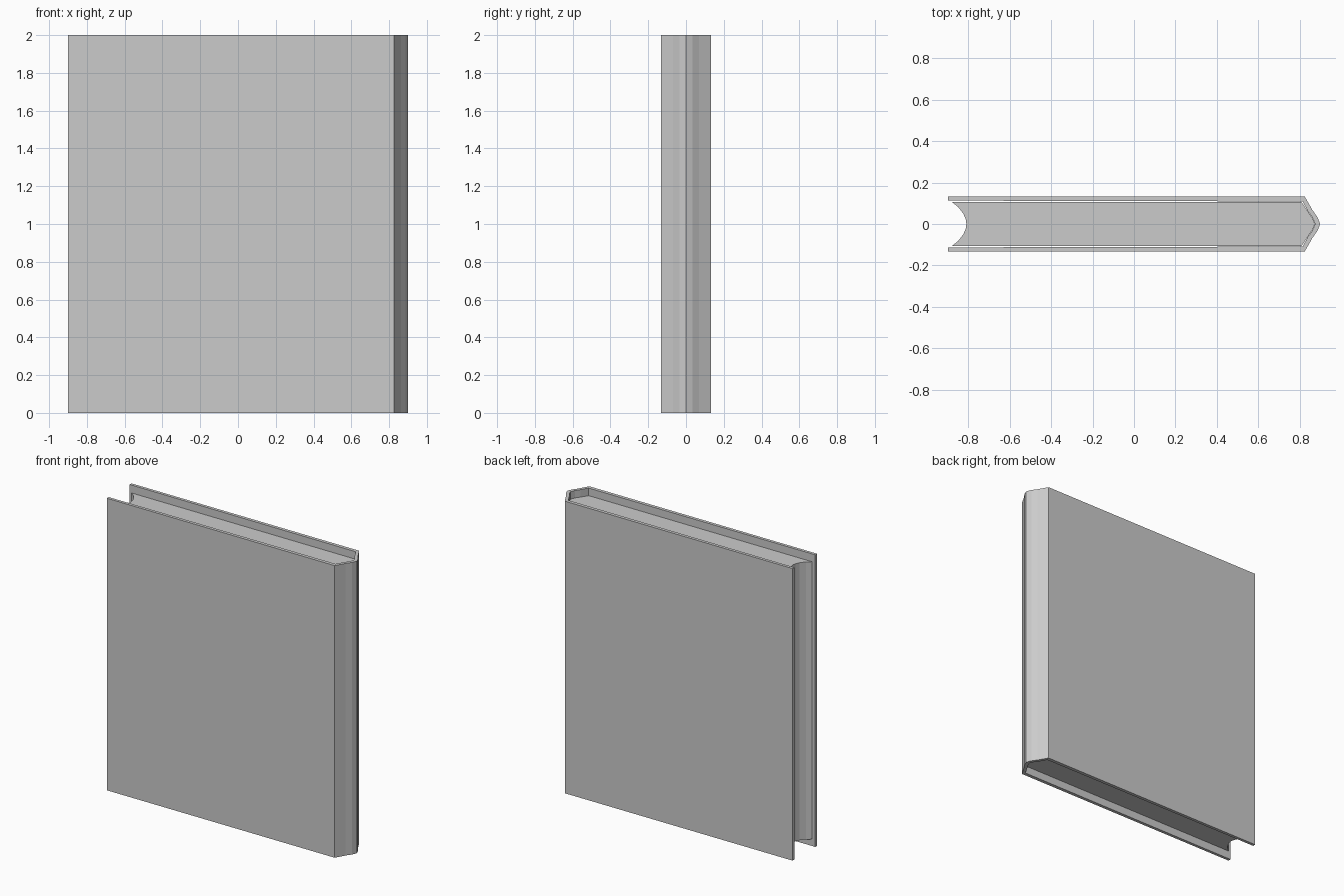
import bpy, bmesh

if "Cube" in bpy.data.objects:
    bpy.data.objects.remove(bpy.data.objects["Cube"])


def prism(name, profile, z0, z1):
    """Extrude a closed xy outline from z0 up to z1."""
    bm = bmesh.new()
    face = bm.faces.new([bm.verts.new((x, y, z0)) for x, y in profile])
    res = bmesh.ops.extrude_face_region(bm, geom=[face])
    top = [v for v in res["geom"] if isinstance(v, bmesh.types.BMVert)]
    bmesh.ops.translate(bm, verts=top, vec=(0, 0, z1 - z0))
    bmesh.ops.recalc_face_normals(bm, faces=bm.faces)
    mesh = bpy.data.meshes.new(name)
    bm.to_mesh(mesh)
    bm.free()
    obj = bpy.data.objects.new(name, mesh)
    bpy.context.collection.objects.link(obj)
    return obj


def mirrored(half):
    """Complete an outline that ends on y = 0 with its +y half."""
    return half + [(x, -y) for x, y in reversed(half[:-1])]


# Cover: two boards joined by a faceted, rounded spine
outer = mirrored([(-0.9, -0.133), (0.825, -0.133), (0.862, -0.068),
                  (0.886, -0.034), (0.9, 0)])
inner = mirrored([(-0.9, -0.113), (0.815, -0.109), (0.842, -0.06),
                  (0.862, -0.032), (0.876, 0)])
prism("cover", outer + inner[::-1], 0, 2)

# Page block: rounded at the spine, hollowed at the fore-edge, set in from the ends
spine_side = mirrored([(0.81, -0.106), (0.842, -0.058), (0.862, -0.03), (0.874, 0)])
fore_edge = mirrored([(-0.88, -0.106), (-0.85, -0.082), (-0.825, -0.05),
                      (-0.813, -0.022), (-0.81, 0)])
prism("pages", spine_side + fore_edge[::-1], 0.05, 1.95)
